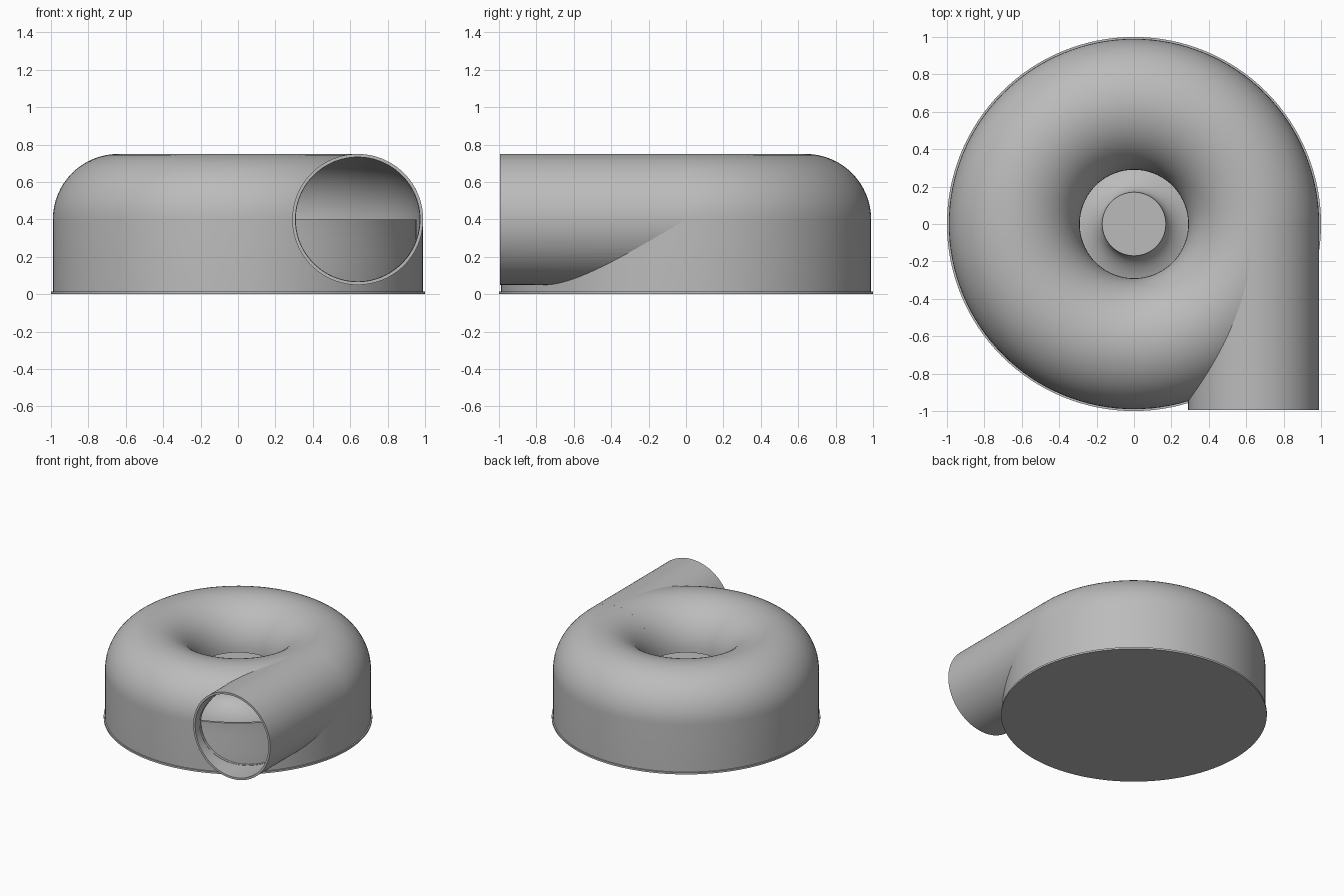
import bpy
import bmesh
from math import sin, cos, pi
from mathutils import Matrix, Vector

if "Cube" in bpy.data.objects:
    bpy.data.objects.remove(bpy.data.objects["Cube"])

MID, TUBE, WALL = 0.64, 0.35, 0.017    # tube centre radius, tube radius, wall
AXIS_Z = 0.4                           # height of the tube centre
BORE = TUBE - WALL

grey = bpy.data.materials.new("plain grey")
grey.use_nodes = True
grey.diffuse_color = (0.5, 0.5, 0.5, 1)
grey.node_tree.nodes["Principled BSDF"].inputs["Base Color"].default_value = (0.5, 0.5, 0.5, 1)


def lathe(name, profile, closed=False, steps=128, matrix=Matrix()):
    """Spin a profile of (radius, height) points round the z axis."""
    bm = bmesh.new()
    verts = [bm.verts.new((r, 0, z)) for r, z in profile]
    edges = [bm.edges.new(pair) for pair in zip(verts, verts[1:])]
    if closed:
        edges.append(bm.edges.new((verts[-1], verts[0])))
    bmesh.ops.spin(bm, geom=verts + edges, cent=(0, 0, 0), axis=(0, 0, 1),
                   angle=2 * pi, steps=steps, use_merge=True)
    bmesh.ops.remove_doubles(bm, verts=bm.verts, dist=1e-5)
    bmesh.ops.recalc_face_normals(bm, faces=bm.faces)
    bm.transform(matrix)
    mesh = bpy.data.meshes.new(name)
    bm.to_mesh(mesh)
    bm.free()
    mesh.materials.append(grey)
    obj = bpy.data.objects.new(name, mesh)
    bpy.context.collection.objects.link(obj)
    return obj


def arc(radius, start, end, steps=32):
    """Points on the tube's cross-section between two angles."""
    angles = [start + (end - start) * i / steps for i in range(steps + 1)]
    return [(MID + radius * cos(a), AXIS_Z + radius * sin(a)) for a in angles]


def cut(target, cutter):
    """Subtract a helper solid and throw it away."""
    cutter.hide_render = True
    mod = target.modifiers.new("cut", "BOOLEAN")
    mod.operation, mod.solver, mod.object = "DIFFERENCE", "EXACT", cutter
    bpy.context.view_layer.objects.active = target
    bpy.ops.object.modifier_apply(modifier=mod.name)
    bpy.data.objects.remove(cutter)


# Domed ring housing: straight outer wall rolling over into the central inlet
outer = MID + TUBE
housing = lathe("housing", [(outer, 0.01)] + arc(TUBE, 0, pi)
                + arc(BORE, pi, 0) + [(outer - WALL, 0.01)], closed=True)

# Outlet pipe leaving the ring along its tangent
along = Matrix.Translation((MID, 0, AXIS_Z)) @ Matrix.Rotation(pi / 2, 4, "X")
pipe = lathe("outlet_pipe", [(BORE, 0), (TUBE, 0), (TUBE, 0.995), (BORE, 0.995)],
             closed=True, steps=96, matrix=along)

# Open the housing into the pipe, and the pipe into the housing
bore = lathe("bore_cutter", [(0, 0.03), (BORE - 0.002, 0.03), (BORE - 0.002, 1.2), (0, 1.2)],
             steps=96, matrix=along)
cut(housing, bore)
inside = BORE - 0.004
cavity = lathe("cavity_cutter", [(0, 0.03), (MID + inside, 0.03)] + arc(inside, 0, pi)
               + [(0, AXIS_Z)])
cut(pipe, cavity)

# Bottom flange
flange = lathe("bottom_flange", [(0, 0), (1, 0), (1, 0.015), (0, 0.015)])

# Inner tray: stepped rim wall, floor and flared centre hub
hub = [(0.17 + 0.25 * (1 - cos(a)), 0.3 - 0.14 * sin(a))
       for a in (pi / 2 * i / 12 for i in range(13))]
tray = lathe("inner_tray", [(0, 0.01), (0.97, 0.01), (0.97, 0.18), (0.955, 0.3),
                            (0.955, AXIS_Z), (0.935, AXIS_Z), (0.935, 0.16)]
             + hub[::-1] + [(0, 0.3)])

# Smooth shading with crisp rims
for obj in (housing, pipe, flange, tray):
    bpy.ops.object.select_all(action="DESELECT")
    obj.select_set(True)
    bpy.context.view_layer.objects.active = obj
    bpy.ops.object.shade_smooth_by_angle(angle=pi / 6)
